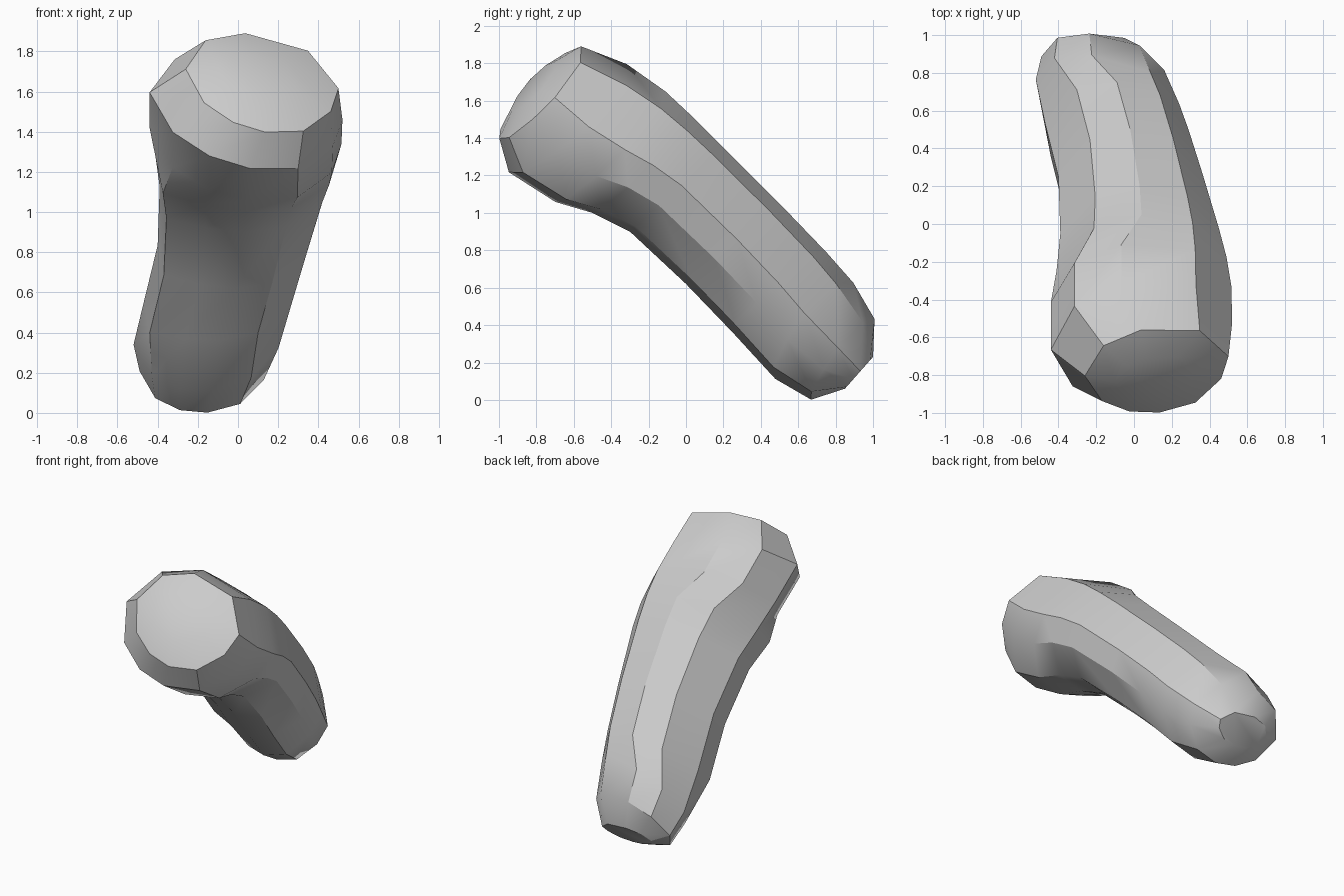
import bpy
import bmesh
import math
from mathutils import Vector

cube = bpy.data.objects.get("Cube")
if cube:
    bpy.data.objects.remove(cube, do_unlink=True)

# One flat grey material
grey = bpy.data.materials.new("plain grey")
grey.use_nodes = True
grey.diffuse_color = (0.6, 0.6, 0.6, 1)
grey.node_tree.nodes["Principled BSDF"].inputs["Base Color"].default_value = (0.6, 0.6, 0.6, 1)

# Ten-sided cross-sections: across the width, then from underside to upper side
SHAFT = [(-1, 0), (-.56, .78), (0, 1), (.6, .8), (1, .1),
         (.92, -.38), (.5, -.88), (0, -1), (-.45, -.9), (-.92, -.7)]
ROUND = [(-1, .1), (-.74, .75), (-.22, 1), (.6, .8), (1, .1),
         (.9, -.4), (.54, -.88), (.04, -1), (-.38, -.88), (-.76, -.55)]

# Direction from the tail towards the head
HEADWARD = Vector((0, -.73, .68))

# Rings from head to tail: section, upper (y, z), lower (y, z),
# (right edge, left edge), and how far the right edge leans towards the head
RINGS = [
    (ROUND, (-.70, 1.80), (-.93, 1.55), (-.10, .32), .04),
    (ROUND, (-.55, 1.88), (-1.0, 1.40), (-.26, .50), .07),
    (ROUND, (-.30, 1.78), (-.95, 1.22), (-.44, .52), .10),
    (ROUND, (-.10, 1.64), (-.70, 1.06), (-.44, .515), .06),
    (SHAFT, (.05, 1.50), (-.50, 1.00), (-.41, .49), .03),
    (SHAFT, (.20, 1.35), (-.30, .90), (-.39, .45), 0),
    (SHAFT, (.50, 1.05), (.00, .62), (-.40, .36), 0),
    (SHAFT, (.75, .79), (.25, .36), (-.47, .29), -.04),
    (ROUND, (.88, .64), (.48, .11), (-.52, .24), -.09),
    (ROUND, (1.0, .44), (.67, .00), (-.49, .16), -.05),
    (ROUND, (1.0, .23), (.85, .06), (-.37, .03), 0),
]


def ring_points(section, upper, lower, edges, lean):
    """Fit a cross-section between the upper, lower and side limits."""
    top, bottom = Vector((0, *upper)), Vector((0, *lower))
    middle, rise = (top + bottom) / 2, (top - bottom) / 2
    middle.x = sum(edges) / 2
    across = Vector(((edges[1] - edges[0]) / 2, 0, 0)) - HEADWARD * lean
    return [middle + across * u + rise * v for u, v in section]


def loft(name, rings, material):
    """Join successive rings with quads and close both ends."""
    bm = bmesh.new()
    loops = [[bm.verts.new(p) for p in ring_points(*ring)] for ring in rings]
    count = len(SHAFT)
    for near, far in zip(loops, loops[1:]):
        for i in range(count):
            j = (i + 1) % count
            bm.faces.new((near[i], near[j], far[j], far[i]))
    bm.faces.new(loops[0])
    bm.faces.new(loops[-1])
    bmesh.ops.recalc_face_normals(bm, faces=bm.faces)
    mesh = bpy.data.meshes.new(name)
    bm.to_mesh(mesh)
    bm.free()
    mesh.materials.append(material)
    obj = bpy.data.objects.new(name, mesh)
    bpy.context.collection.objects.link(obj)
    return obj


# Bent body with a swollen head and rounded tail
body = loft("bent_body", RINGS, grey)
bpy.ops.object.select_all(action="DESELECT")
body.select_set(True)
bpy.context.view_layer.objects.active = body
bpy.ops.object.shade_smooth_by_angle(angle=math.radians(32))
